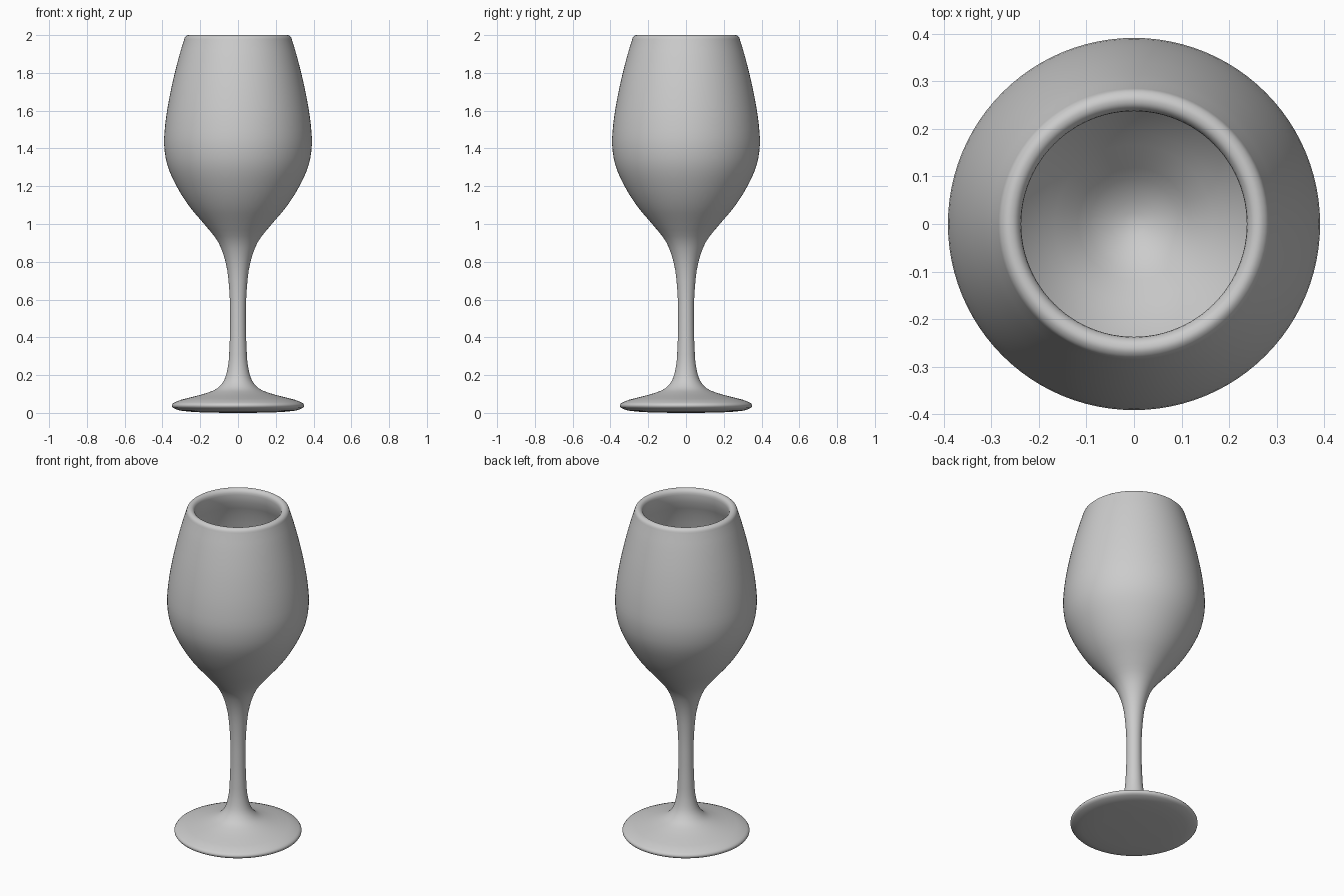
import bpy, bmesh
from math import cos, sin, tau
from mathutils import Vector

if "Cube" in bpy.data.objects:
    bpy.data.objects.remove(bpy.data.objects["Cube"])

SEGMENTS = 96

# Half profile (radius, height): underside, foot, stem, bowl, rim, inside
KEYS = [
    (0, 0.0), (0.15, 0.002), (0.27, 0.008), (0.325, 0.018), (0.35, 0.034),
    (0.35, 0.043), (0.325, 0.06), (0.26, 0.08), (0.17, 0.104), (0.11, 0.13),
    (0.075, 0.17), (0.056, 0.23), (0.045, 0.35), (0.042, 0.48), (0.046, 0.65),
    (0.066, 0.80), (0.105, 0.905), (0.175, 0.995), (0.255, 1.09),
    (0.325, 1.20), (0.375, 1.315), (0.391, 1.42), (0.385, 1.53),
    (0.365, 1.66), (0.327, 1.83), (0.287, 1.97), (0.28, 1.99),
    (0.265, 2.0), (0.25, 1.997), (0.24, 1.985), (0.237, 1.968),
    (0.277, 1.83), (0.316, 1.66), (0.336, 1.53), (0.341, 1.42),
    (0.325, 1.325), (0.28, 1.225), (0.215, 1.13), (0.14, 1.05),
    (0.07, 0.985), (0, 0.96),
]


def smooth_path(keys, steps=3):
    """Catmull-Rom curve through the keys, with spacing-aware tangents."""
    pts = [Vector(k) for k in keys]
    tangents = []
    for i, p in enumerate(pts):
        if i in (0, len(pts) - 1):
            tangents.append(Vector((1 if i == 0 else -1, 0)))
            continue
        a, b = p - pts[i - 1], pts[i + 1] - p
        la, lb = a.length, b.length
        tangents.append((a * (lb / la) + b * (la / lb)) / (la + lb))
    out = []
    for i in range(len(pts) - 1):
        p, q = pts[i], pts[i + 1]
        d = (q - p).length
        for s in range(steps):
            t = s / steps
            out.append(p * (2*t**3 - 3*t**2 + 1) + q * (3*t**2 - 2*t**3)
                       + tangents[i] * d * (t**3 - 2*t**2 + t)
                       + tangents[i + 1] * d * (t**3 - t**2))
    return out + [pts[-1]]


# Turn the profile into one closed glass
path = smooth_path(KEYS)
bm = bmesh.new()
bottom = bm.verts.new((0, 0, path[0].y))
inside = bm.verts.new((0, 0, path[-1].y))
rings = [[bm.verts.new((r * cos(tau * i / SEGMENTS), r * sin(tau * i / SEGMENTS), z))
          for i in range(SEGMENTS)] for r, z in path[1:-1]]
for i in range(SEGMENTS):
    j = (i + 1) % SEGMENTS
    bm.faces.new((bottom, rings[0][j], rings[0][i]))
    for a, b in zip(rings, rings[1:]):
        bm.faces.new((a[i], a[j], b[j], b[i]))
    bm.faces.new((rings[-1][i], rings[-1][j], inside))
bmesh.ops.recalc_face_normals(bm, faces=bm.faces)
for f in bm.faces:
    f.smooth = True

mesh = bpy.data.meshes.new("wine_glass")
bm.to_mesh(mesh)
bm.free()
glass = bpy.data.objects.new("wine_glass", mesh)
bpy.context.collection.objects.link(glass)
